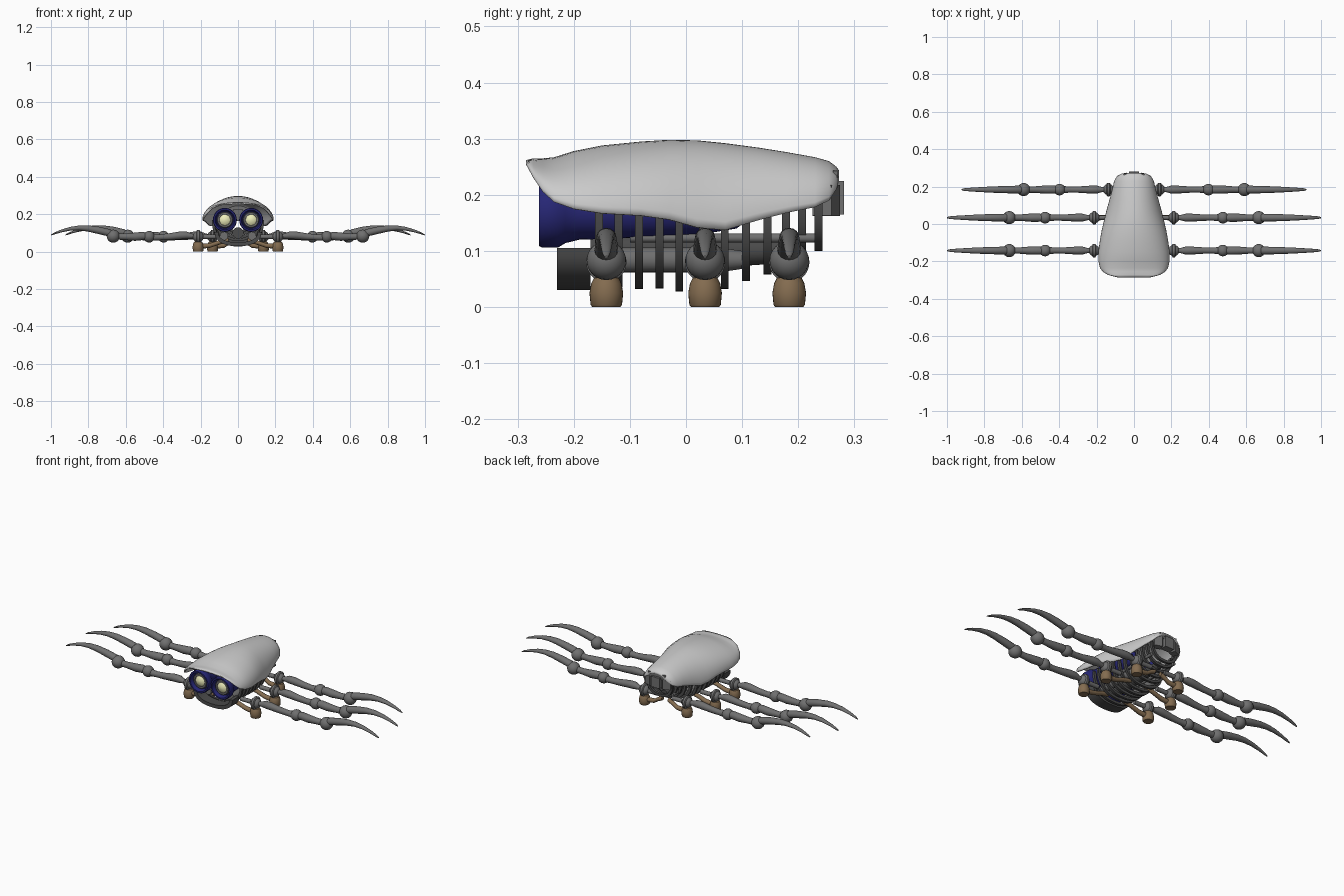
import bpy, bmesh, math
from mathutils import Vector

if "Cube" in bpy.data.objects:
    bpy.data.objects.remove(bpy.data.objects["Cube"])


def mat(name, c):
    m = bpy.data.materials.new(name)
    m.diffuse_color = (*c, 1)
    m.use_nodes = True
    m.node_tree.nodes["Principled BSDF"].inputs["Base Color"].default_value = m.diffuse_color
    return m


BLUE = mat("blue", (0.02, 0.02, 0.18))
BROWN = mat("brown", (0.23, 0.15, 0.08))
DARK = mat("dark", (0.07, 0.07, 0.07))
STEEL = mat("steel", (0.16, 0.16, 0.16))
CREAM = mat("cream", (0.85, 0.85, 0.5))


def loft(name, rings, material=None, closed=True, caps=True, angle=40):
    """Skin a list of equally sized point rings."""
    bm = bmesh.new()
    vs = [[bm.verts.new(p) for p in r] for r in rings]
    n = len(rings[0])
    for a, b in zip(vs, vs[1:]):
        for i in range(n if closed else n - 1):
            j = (i + 1) % n
            bm.faces.new((a[i], a[j], b[j], b[i]))
    if caps:
        bm.faces.new(vs[0])
        bm.faces.new(vs[-1])
    bmesh.ops.recalc_face_normals(bm, faces=bm.faces)
    me = bpy.data.meshes.new(name)
    bm.to_mesh(me)
    bm.free()
    ob = bpy.data.objects.new(name, me)
    bpy.context.collection.objects.link(ob)
    if material:
        me.materials.append(material)
    bpy.ops.object.select_all(action='DESELECT')
    bpy.context.view_layer.objects.active = ob
    ob.select_set(True)
    bpy.ops.object.shade_smooth_by_angle(angle=math.radians(angle))
    return ob


def lathe(name, axis, origin, prof, material, n=28):
    """Revolve (distance along axis, radius) pairs."""
    k = "xyz".index(axis)
    rings = []
    for d, r in prof:
        ring = []
        for i in range(n):
            a = 2 * math.pi * i / n
            p = [0, 0, 0]
            p[k], p[(k + 1) % 3], p[(k + 2) % 3] = d, r * math.cos(a), r * math.sin(a)
            ring.append(Vector(p) + Vector(origin))
        rings.append(ring)
    return loft(name, rings, material)


def limb(name, pts, s, y, dx, material, n=16):
    """Tube along x from (x, z, half width y, half height z) stations."""
    rings = [[(s * (x + dx), y + ry * math.cos(2 * math.pi * i / n),
               z + rz * math.sin(2 * math.pi * i / n)) for i in range(n)]
             for x, z, ry, rz in pts]
    return loft(name, rings, material, angle=50)


def ball(name, p, r, material):
    return lathe(name, 'y', p, [(-r * math.cos(math.pi * t / 12), r * math.sin(math.pi * t / 12) + 1e-5)
                                for t in range(13)], material, 20)


def box(name, c, size, material):
    bpy.ops.mesh.primitive_cube_add(size=1, location=c)
    ob = bpy.context.object
    ob.name = name
    ob.scale = size
    ob.data.materials.append(material)
    b = ob.modifiers.new("bevel", 'BEVEL')
    b.width = 0.005
    return ob


# Domed shell: y, half width, edge z, crown z
stations = [(-.285, .09, .254, .262), (-.272, .14, .23, .265), (-.255, .167, .205, .265),
            (-.235, .182, .187, .267), (-.2, .19, .175, .278), (-.15, .191, .167, .288),
            (-.08, .181, .163, .295), (-.03, .172, .156, .298), (.02, .16, .142, .297),
            (.07, .148, .137, .292), (.13, .131, .155, .284), (.18, .118, .168, .276),
            (.23, .106, .178, .267), (.255, .092, .19, .26), (.268, .07, .21, .25),
            (.273, .045, .225, .243)]
rings = []
for y, w, zb, zt in stations:
    rings.append([(w * math.sin(a), y, zb + (zt - zb) * math.cos(a))
                  for a in [math.pi * (i / 32 - .5) for i in range(33)]])
shell = loft("shell", rings, None, closed=False, caps=False, angle=60)
m = shell.modifiers.new("thickness", 'SOLIDIFY')
m.thickness = 0.008
m.offset = -1
box("shell_rear_plate", (0, .266, .228), (.11, .008, .03), STEEL)

# Headlight eyes
for s in (-1, 1):
    o = (s * .07, 0, .17)
    lathe("eye_housing", 'y', o, [(.11, .015), (.09, .03), (.03, .04), (-.1, .047), (-.19, .05),
                                  (-.215, .056), (-.228, .064), (-.257, .064), (-.262, .061),
                                  (-.262, .053), (-.235, .046), (-.234, .01)], BLUE)
    lathe("eye_ring", 'y', o, [(-.23, .043), (-.245, .043), (-.249, .039), (-.249, .03), (-.24, .028)], STEEL)
    lathe("eye_lens", 'y', o, [(-.235, .03), (-.245, .03), (-.253, .02), (-.256, .002)], CREAM)


# Open rib hoops under the body
def hoop(name, y, depth, w, top, bottom, t=.014):
    def arc(yy, k):
        return [((w - k) * math.copysign(abs(math.sin(a)) ** .85, math.sin(a)), yy,
                 top - (top - bottom - k) * abs(math.cos(a)) ** .85)
                for a in [math.pi * (i / 24 - .5) for i in range(25)]]
    b, f = y + depth / 2, y - depth / 2
    sections = [list(q) for q in zip(arc(f, 0), arc(b, 0), arc(b, t), arc(f, t))]
    return loft(name, sections, DARK)


hoop("jaw_hoop", -.2, .06, .125, .105, .03, .02)
for y, w, top, bot in [(-.155, .14, .17, .033), (-.12, .14, .17, .035), (-.084, .14, .17, .032),
                       (-.047, .138, .17, .033), (-.012, .135, .165, .028), (.03, .13, .155, .03),
                       (.069, .125, .15, .032), (.107, .115, .16, .046), (.145, .105, .17, .058),
                       (.178, .1, .18, .072), (.207, .093, .185, .088), (.236, .085, .19, .1)]:
    hoop("rib", y, .014, w, top, bot)

# Inner rails and spine
lathe("spine", 'y', (0, 0, .1), [(-.17, .03), (.05, .03), (.2, .02)], DARK)
for s in (-1, 1):
    lathe("lower_rail", 'y', (s * .075, 0, .084), [(-.17, .022), (.06, .022), (.1, .016)], STEEL)
    lathe("upper_rail", 'y', (s * .075, 0, .123), [(-.1, .008), (.23, .008)], STEEL)

# Rear blocks
box("tail_block", (0, .262, .195), (.055, .04, .06), STEEL)
for s in (-1, 1):
    ob = box("tail_side_block", (s * .055, .25, .19), (.045, .036, .055), STEEL)
    ob.rotation_euler.z = -s * .35

# Legs: six copies of foot, arm, joints, segments and claw
thigh = [(.215, .08, .012, .012), (.25, .084, .014, .013), (.275, .088, .021, .02),
         (.31, .087, .021, .021), (.37, .08, .017, .018), (.42, .077, .016, .016), (.475, .078, .021, .021)]
shin = [(.475, .08, .018, .018), (.51, .084, .022, .022), (.55, .08, .022, .022),
        (.61, .08, .017, .017), (.665, .083, .017, .018)]
claw = [(.66, .09, .014, .016), (.685, .1, .021, .02), (.74, .113, .02, .02), (.8, .124, .018, .017),
        (.85, .127, .016, .013), (.9, .122, .013, .01), (.95, .109, .01, .007), (.985, .096, .007, .005),
        (1.0, .089, .003, .002)]
for y, dx in ((-.142, 0), (.034, 0), (.184, -.077)):
    for s in (-1, 1):
        X = lambda x: s * (x + dx)
        lathe("foot_pad", 'z', (X(.213), y, 0), [(0, .025), (.004, .028), (.025, .03), (.042, .027),
                                                (.052, .022), (.056, .01)], BROWN)
        limb("foot_arm", [(.05 - dx * .6, .062, .012, .012), (.1 - dx * .3, .05, .012, .012),
                          (.15, .033, .013, .012), (.18, .03, .014, .013), (.21, .03, .014, .013)],
             s, y, dx, BROWN)
        ball("hip_ball", (X(.213), y, .08), .03, STEEL)
        lathe("hip_collar", 'x', (X(.213), y, .08), [(-.01, .031), (-.006, .036), (.006, .036), (.01, .031)], STEEL)
        lathe("hip_axle", 'x', (X(.17), y, .08), [(-.05, .012), (.05, .012)], STEEL)
        limb("thigh", thigh, s, y, dx, STEEL)
        ball("knee_ball", (X(.475), y, .08), .031, STEEL)
        limb("shin", shin, s, y, dx, STEEL)
        ball("ankle_ball", (X(.667), y, .083), .035, STEEL)
        limb("claw", claw, s, y, dx, STEEL)
